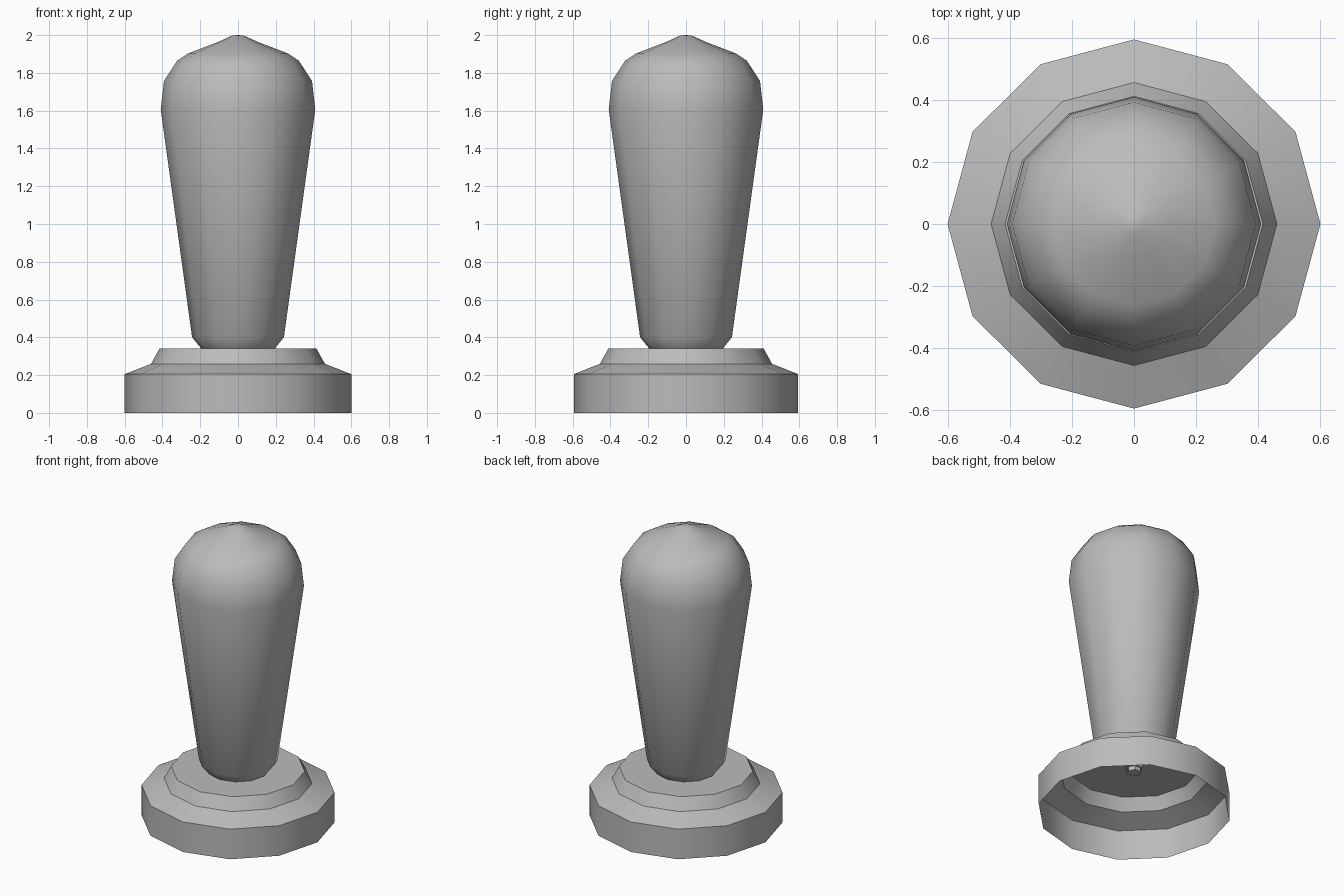
import bpy, bmesh, math

if "Cube" in bpy.data.objects:
    bpy.data.objects.remove(bpy.data.objects["Cube"])


def lathe(name, profile, sides, smooth_deg, y_scale=1.0):
    """Spin an (r, z) profile listed from bottom to top; r = 0 closes to a point."""
    bm = bmesh.new()
    rings = []
    for r, z in profile:
        if r == 0:
            rings.append([bm.verts.new((0, 0, z))])
        else:
            rings.append([bm.verts.new((r * math.cos(math.tau * i / sides),
                                        r * y_scale * math.sin(math.tau * i / sides), z))
                          for i in range(sides)])
    for a, b in zip(rings, rings[1:]):
        for i in range(sides):
            j = (i + 1) % sides
            if len(a) == 1:
                bm.faces.new((a[0], b[j], b[i]))
            elif len(b) == 1:
                bm.faces.new((a[i], a[j], b[0]))
            else:
                bm.faces.new((a[i], a[j], b[j], b[i]))
    me = bpy.data.meshes.new(name)
    bm.to_mesh(me)
    bm.free()
    ob = bpy.data.objects.new(name, me)
    bpy.context.collection.objects.link(ob)
    bpy.ops.object.select_all(action='DESELECT')
    ob.select_set(True)
    bpy.context.view_layer.objects.active = ob
    bpy.ops.object.shade_smooth_by_angle(angle=math.radians(smooth_deg))
    return ob


grey = bpy.data.materials.new("dark_grey")
grey.diffuse_color = (0.5, 0.5, 0.5, 1)
grey.use_nodes = True
grey.node_tree.nodes["Principled BSDF"].inputs["Base Color"].default_value = grey.diffuse_color

parts = [
    # Hollow stepped base, open underneath
    lathe("base_shell", [(0.6, 0), (0.6, 0.205), (0.46, 0.26), (0.415, 0.341), (0, 0.341)],
          12, 35, 0.99),
    # Bat-shaped handle resting on the base
    lathe("handle", [(0.195, 0.341), (0.243, 0.4), (0.409, 1.605), (0.392, 1.757),
                     (0.322, 1.865), (0.262, 1.904), (0.11, 1.962), (0.03, 1.998), (0, 2.0)],
          12, 60),
    # Small flanged bolt head under the base plate
    lathe("bolt_head", [(0, 0.28), (0.044, 0.28), (0.044, 0.308), (0.055, 0.308),
                        (0.055, 0.341)], 6, 30),
]
for part in parts:
    part.data.materials.append(grey)
